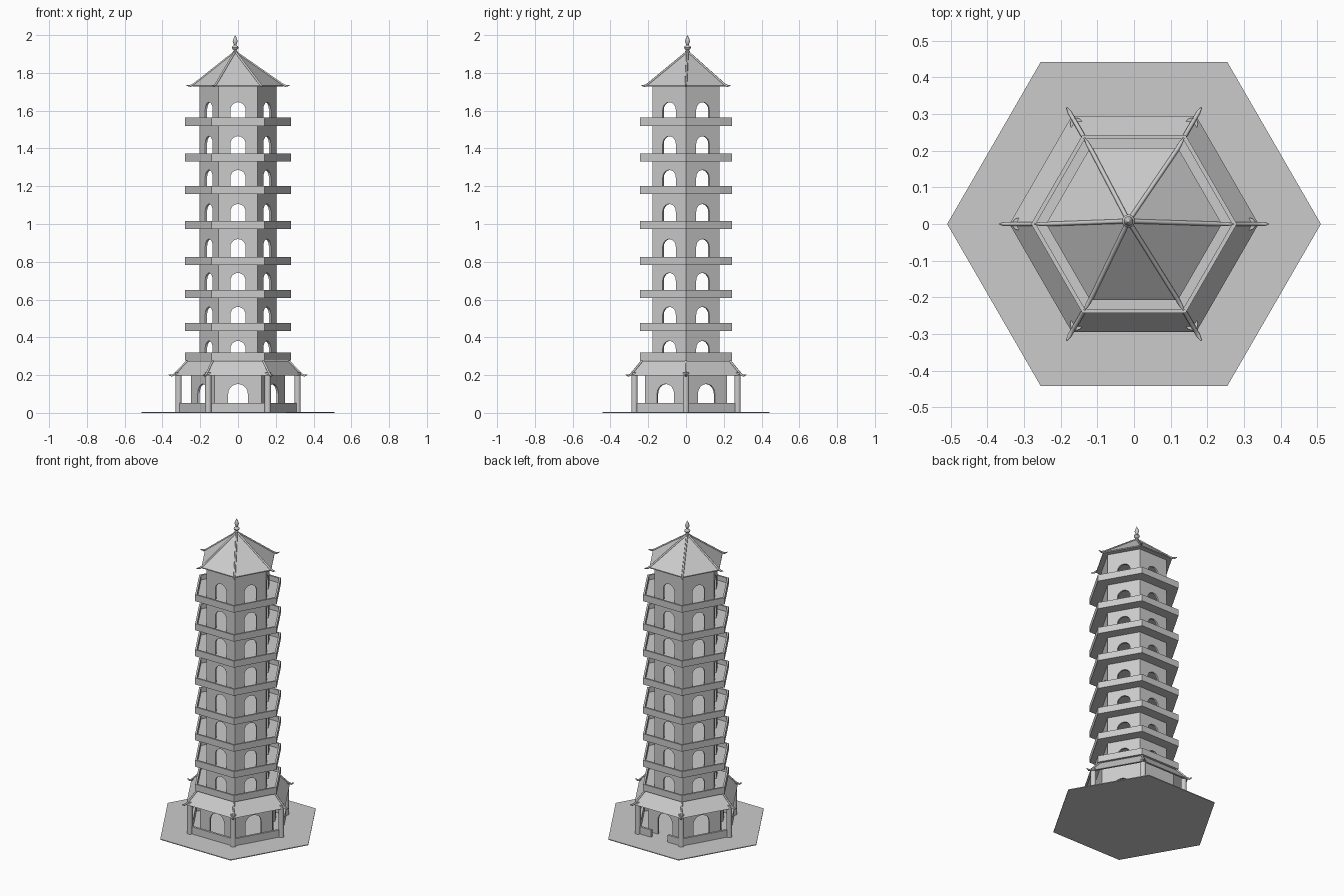
import bpy, bmesh, math
from mathutils import Vector

cube = bpy.data.objects.get("Cube")
if cube:
    bpy.data.objects.remove(cube)

stone = bpy.data.materials.new("pale_stone_grey")
stone.use_nodes = True
stone.diffuse_color = (0.6, 0.6, 0.6, 1)
stone.node_tree.nodes["Principled BSDF"].inputs["Base Color"].default_value = (0.6, 0.6, 0.6, 1)

SIDES = 6
COS30 = math.cos(math.pi / 6)
PEAK = Vector((-0.015, 0.008, 0))  # the roof peak sits slightly off centre


def link(name, data):
    obj = bpy.data.objects.new(name, data)
    data.materials.append(stone)
    bpy.context.collection.objects.link(obj)
    return obj


def finish(name, bm):
    bmesh.ops.recalc_face_normals(bm, faces=bm.faces)
    mesh = bpy.data.meshes.new(name)
    bm.to_mesh(mesh)
    bm.free()
    return link(name, mesh)


def lathe(name, profile, sides=SIDES, centre=(0, 0), closed=False):
    """Turn an (r, z) profile into a solid with the given number of sides."""
    bm = bmesh.new()
    rings = []
    for r, z in profile:
        count = 1 if r == 0 else sides
        ring = []
        for i in range(count):
            a = math.tau * i / sides
            ring.append(bm.verts.new((centre[0] + r * math.cos(a), centre[1] + r * math.sin(a), z)))
        rings.append(ring)
    pairs = list(zip(rings, rings[1:]))
    if closed:
        pairs.append((rings[-1], rings[0]))
    for low, high in pairs:
        for i in range(sides):
            corners = [low[i % len(low)], low[(i + 1) % len(low)],
                       high[(i + 1) % len(high)], high[i % len(high)]]
            unique = list(dict.fromkeys(corners))
            if len(unique) > 2:
                bm.faces.new(unique)
    return finish(name, bm)


def add_panel(bm, side, radius, thick, outline):
    """Extrude an (across, z) outline inward on one side of the hexagon."""
    a = math.radians(30 + 60 * side)
    out = Vector((math.cos(a), math.sin(a), 0))
    along = Vector((-math.sin(a), math.cos(a), 0))
    loops = []
    for depth in (0, thick):
        d = radius * COS30 - depth
        limit = d * math.tan(math.pi / 6)
        loops.append([bm.verts.new(out * d + along * max(-limit, min(limit, x)) + Vector((0, 0, z)))
                      for x, z in outline])
    outer, inner = loops
    bm.faces.new(outer)
    bm.faces.new(inner[::-1])
    n = len(outline)
    for i in range(n):
        j = (i + 1) % n
        bm.faces.new((outer[i], outer[j], inner[j], inner[i]))


def arched_walls(name, radius, z0, z1, half, arch_top):
    """Six wall panels, each with a round-headed doorway."""
    h = radius / 2
    spring = arch_top - half
    arch = [(half * math.cos(math.pi * (1 - k / 10)), spring + half * math.sin(math.pi * k / 10))
            for k in range(11)]
    outline = [(-h, z0), (-half, z0)] + arch + [(half, z0), (h, z0), (h, z1), (-h, z1)]
    bm = bmesh.new()
    for side in range(SIDES):
        add_panel(bm, side, radius, 0.012, outline)
    return finish(name, bm)


def ridges(name, path, thick, centre):
    """Six hip ridges ending in tapered, upturned tips."""
    curve = bpy.data.curves.new(name, "CURVE")
    curve.dimensions = "3D"
    curve.bevel_depth = thick
    curve.bevel_resolution = 1
    curve.use_fill_caps = True
    for i in range(SIDES):
        a = math.tau * i / SIDES
        spline = curve.splines.new("POLY")
        spline.points.add(len(path) - 1)
        for k, (r, z) in enumerate(path):
            shift = centre if k == 0 else Vector()
            spline.points[k].co = (r * math.cos(a) + shift.x, r * math.sin(a) + shift.y, z, 1)
            spline.points[k].radius = 0.4 if k == len(path) - 1 else 1
    return link(name, curve)


# Ground plate
lathe("ground_plate", [(0, 0), (0.51, 0), (0.51, 0.005), (0, 0.005)])

# Ground floor walls, with a veranda of columns and a low wall open at the back
arched_walls("ground_floor_walls", 0.25, 0.003, 0.276, 0.052, 0.153)
for i in range(SIDES):
    a = math.tau * i / SIDES
    lathe(f"veranda_column_{i + 1}", [(0, 0.003), (0.017, 0.003), (0.017, 0.215), (0, 0.215)], 12,
          (0.315 * math.cos(a), 0.315 * math.sin(a)))
    
bm = bmesh.new()
for side in range(SIDES):
    edge = 0.16
    spans = [(-edge, -0.06), (0.06, edge)] if side == 1 else [(-edge, edge)]
    for a, b in spans:
        add_panel(bm, side, 0.318, 0.014, [(a, 0.003), (b, 0.003), (b, 0.052), (a, 0.052)])
finish("veranda_low_wall", bm)

# Veranda roof
lathe("veranda_roof", [(0.34, 0.197), (0.265, 0.276), (0.25, 0.276), (0.325, 0.197)], closed=True)
ridges("veranda_roof_ridges", [(0.268, 0.276), (0.335, 0.205), (0.352, 0.197), (0.367, 0.202)],
       0.006, Vector())

# Storeys: a gallery with a parapet, then walls with arched openings
floors = [0.277, 0.434, 0.608, 0.783, 0.974, 1.159, 1.33, 1.52]
arch_tops = [0.381, 0.561, 0.741, 0.92, 1.106, 1.286, 1.465, 1.645]
ceilings = floors[1:] + [1.735]
for n, (z, top, ceiling) in enumerate(zip(floors, arch_tops, ceilings), 1):
    deck, rail, inner = z + 0.012, z + 0.043, 0.268
    lathe(f"gallery_{n}", [(0, z), (0.281, z), (0.281, rail), (inner, rail), (inner, deck), (0, deck)])
    arched_walls(f"storey_walls_{n}", 0.205, deck, ceiling, 0.04, top)

# Main roof with its peak
roof = lathe("main_roof", [(0, 1.728), (0.24, 1.728), (0.24, 1.734), (0, 1.913)])
for v in roof.data.vertices:
    if v.co.z > 1.9:
        v.co += PEAK
ridges("main_roof_ridges", [(0, 1.913), (0.232, 1.741), (0.252, 1.731), (0.272, 1.733)], 0.006, PEAK)

# Finial
finial = lathe("finial", [(0, 1.9), (0.012, 1.903), (0.012, 1.915), (0.007, 1.92), (0.015, 1.927),
                          (0.018, 1.934), (0.015, 1.941), (0.006, 1.947), (0.011, 1.96),
                          (0.013, 1.968), (0.009, 1.982), (0.004, 1.993), (0, 2.0)],
               16, (PEAK.x, PEAK.y))

# Smooth shading for the round parts
bpy.ops.object.select_all(action="DESELECT")
for obj in bpy.context.scene.objects:
    if obj.name.startswith(("veranda_column", "finial")):
        obj.select_set(True)
bpy.context.view_layer.objects.active = finial
bpy.ops.object.shade_smooth_by_angle(angle=math.radians(40))
